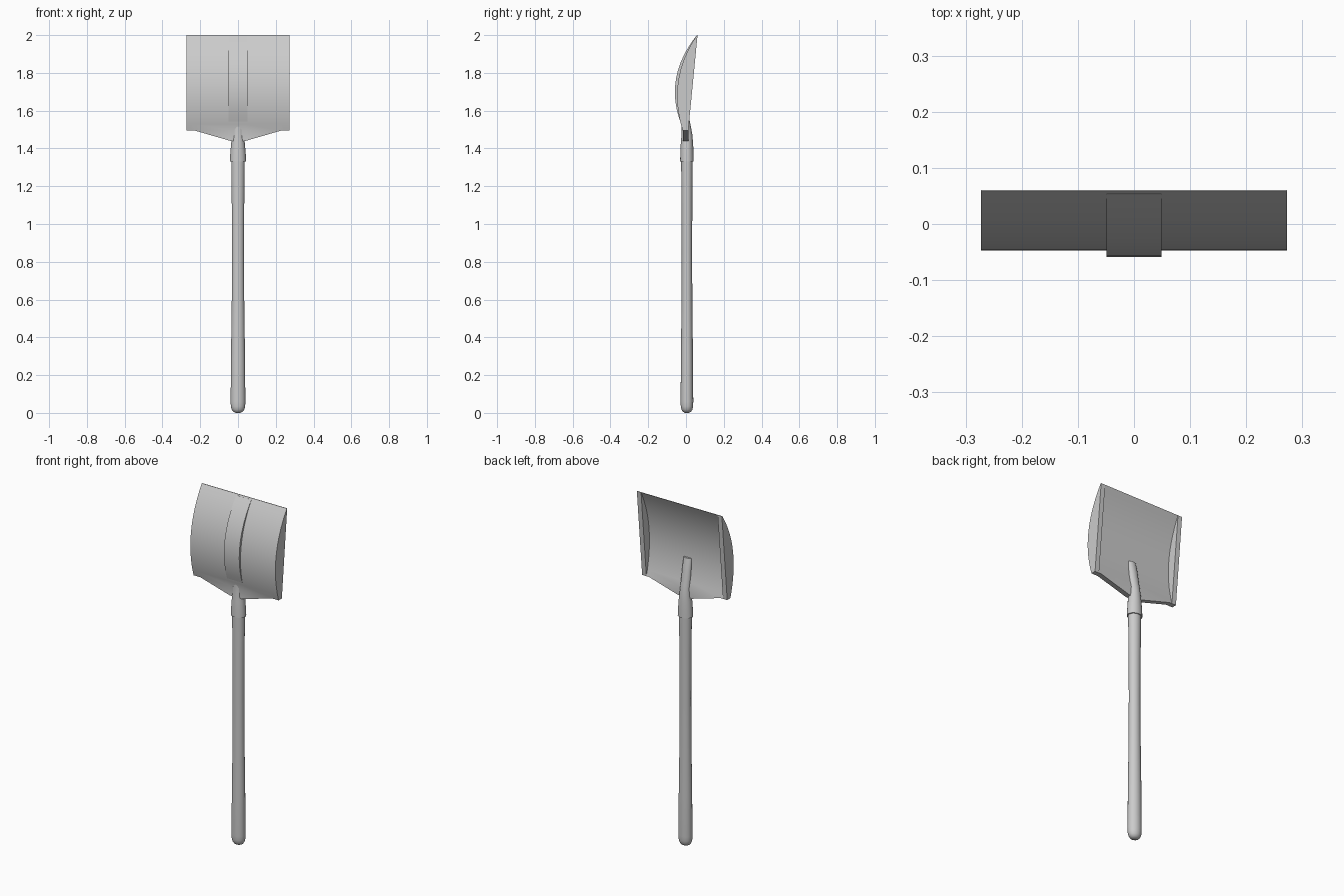
import bpy, bmesh, math

if "Cube" in bpy.data.objects:
    bpy.data.objects.remove(bpy.data.objects["Cube"])


def loft(name, rings, angle=35):
    """Skin a list of equal-length closed rings and cap both ends."""
    bm = bmesh.new()
    loops = [[bm.verts.new(p) for p in ring] for ring in rings]
    n = len(loops[0])
    for a, b in zip(loops, loops[1:]):
        for i in range(n):
            j = (i + 1) % n
            bm.faces.new((a[i], a[j], b[j], b[i]))
    bm.faces.new(loops[0][::-1])
    bm.faces.new(loops[-1])
    bmesh.ops.remove_doubles(bm, verts=bm.verts, dist=0.0002)
    bmesh.ops.recalc_face_normals(bm, faces=bm.faces)
    mesh = bpy.data.meshes.new(name)
    bm.to_mesh(mesh)
    bm.free()
    ob = bpy.data.objects.new(name, mesh)
    bpy.context.collection.objects.link(ob)
    bpy.ops.object.select_all(action='DESELECT')
    bpy.context.view_layer.objects.active = ob
    ob.select_set(True)
    bpy.ops.object.shade_smooth_by_angle(angle=math.radians(angle))
    return ob


def ellipse(z, yc, rx, ry, n=20):
    return [(rx * math.cos(2 * math.pi * i / n), yc + ry * math.sin(2 * math.pi * i / n), z)
            for i in range(n)]


def arc(y0, y1, sag, t):
    """Point on a bowed curve from the blade lip (t=0) to its base (t=1)."""
    return (y0 + (y1 - y0) * t - sag * 4 * t * (1 - t),
            2.0 - 0.505 * t + sag * 0.5 * t * (1 - t))


STEPS = 16
BASE = 1.495


# Blade: curved sheet with flat side walls and a shallow V at the base
def blade_section(x, sag):
    v = min(1, max(0, (0.23 - abs(x)) / 0.19))
    low = BASE - 0.055 * v
    ts = [i / STEPS for i in range(STEPS + 1)]
    outer = [arc(0.058, -0.017, 0.062, t) for t in ts] + [(-0.017, low)]
    inner = [arc(0.061, 0.012, sag, t) for t in ts] + [(0.012, low)]
    return [(x, y, z) for y, z in outer + inner[::-1]]


half = [(0.273, 0), (0.246, 0), (0.246, 0.05), (0.23, 0.05), (0.04, 0.05)]
columns = [(-x, s) for x, s in half] + half[::-1]
loft("blade", [blade_section(x, s) for x, s in columns])


# Raised rib down the front of the blade
def rib_section(x):
    front, back = [], []
    for i in range(STEPS + 1):
        s = i / STEPS
        y, z = arc(0.058, -0.017, 0.062, 0.015 + 0.895 * s)
        front.append((x, y - 0.013 * 4 * s * (1 - s) - 0.0005, z))
        back.append((x, y + 0.004, z))
    return front + back[::-1]


loft("blade_rib", [rib_section(-0.049), rib_section(0.049)])

# Handle: slightly oval shaft with a rounded butt
shaft = [(0.0, 0.012), (0.006, 0.025), (0.018, 0.034), (0.035, 0.038), (0.06, 0.039),
         (0.3, 0.037), (0.6, 0.033), (0.85, 0.032), (1.1, 0.033), (1.36, 0.036)]
loft("handle", [ellipse(z, 0.005, r, r * 0.86) for z, r in shaft])

# Socket: collar around the shaft that bends into the back of the blade
socket = [(1.33, 0.005, 0.043, 0.036), (1.37, 0.005, 0.041, 0.035),
          (1.42, 0.005, 0.037, 0.033), (1.47, 0.005, 0.031, 0.029),
          (1.51, 0.002, 0.029, 0.025), (1.56, -0.004, 0.028, 0.021),
          (1.61, -0.010, 0.027, 0.018), (1.66, -0.020, 0.026, 0.016)]
loft("socket", [ellipse(*ring) for ring in socket])
